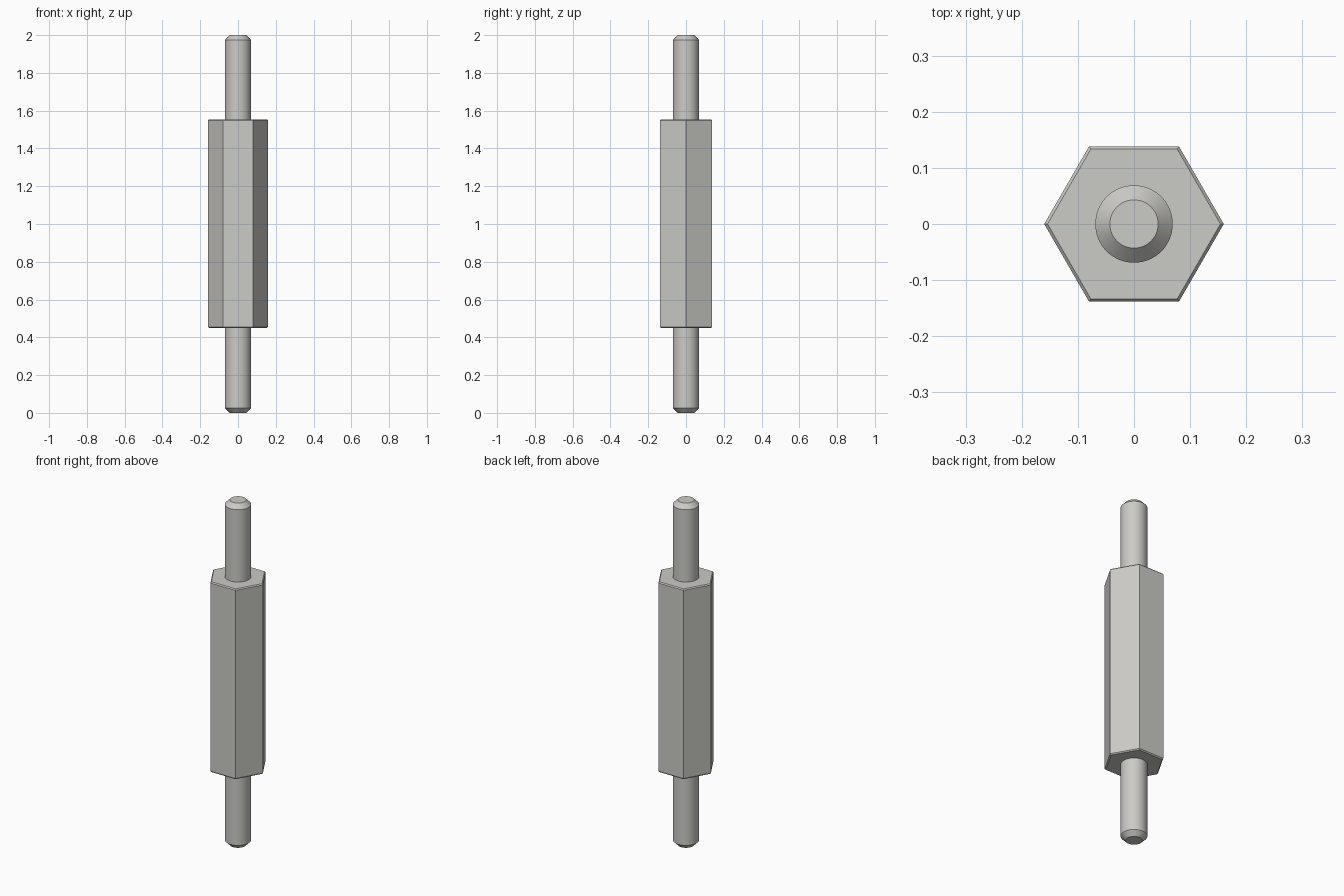
import bpy
import bmesh
from math import cos, sin, tau, radians

cube = bpy.data.objects.get("Cube")
if cube:
    bpy.data.objects.remove(cube, do_unlink=True)

# Brushed steel
STEEL = (0.60, 0.595, 0.565, 1.0)
steel = bpy.data.materials.new("steel")
steel.use_nodes = True
steel.diffuse_color = STEEL
steel.node_tree.nodes["Principled BSDF"].inputs["Base Color"].default_value = STEEL


def turned_part(name, sides, profile, smooth=False):
    """Closed solid with a regular outline, from (radius, height) rings."""
    bm = bmesh.new()
    angles = [tau * i / sides for i in range(sides)]
    rings = [[bm.verts.new((r * cos(a), r * sin(a), z)) for a in angles]
             for r, z in profile]
    for low, high in zip(rings, rings[1:]):
        for i in range(sides):
            j = (i + 1) % sides
            bm.faces.new((low[i], low[j], high[j], high[i]))
    bm.faces.new(rings[0][::-1])
    bm.faces.new(rings[-1])
    mesh = bpy.data.meshes.new(name)
    bm.to_mesh(mesh)
    bm.free()
    mesh.materials.append(steel)
    obj = bpy.data.objects.new(name, mesh)
    bpy.context.collection.objects.link(obj)
    if smooth:
        bpy.ops.object.select_all(action="DESELECT")
        obj.select_set(True)
        bpy.context.view_layer.objects.active = obj
        bpy.ops.object.shade_smooth_by_angle(angle=radians(30))
    return obj


HEIGHT = 2.0
BODY_LOW, BODY_HIGH = 0.45, 1.554
BODY_RADIUS, BODY_BEVEL = 0.16, 0.006
PIN_RADIUS, TIP_RADIUS, TIP_HEIGHT = 0.069, 0.043, 0.026

# Hexagonal body with lightly bevelled ends
turned_part("hex_body", 6, [
    (BODY_RADIUS - BODY_BEVEL, BODY_LOW),
    (BODY_RADIUS, BODY_LOW + BODY_BEVEL),
    (BODY_RADIUS, BODY_HIGH - BODY_BEVEL),
    (BODY_RADIUS - BODY_BEVEL, BODY_HIGH)])

# Round pins with chamfered tips, meeting the body ends
turned_part("lower_pin", 64, [
    (TIP_RADIUS, 0), (PIN_RADIUS, TIP_HEIGHT), (PIN_RADIUS, BODY_LOW)], True)
turned_part("upper_pin", 64, [
    (PIN_RADIUS, BODY_HIGH), (PIN_RADIUS, HEIGHT - TIP_HEIGHT),
    (TIP_RADIUS, HEIGHT)], True)
